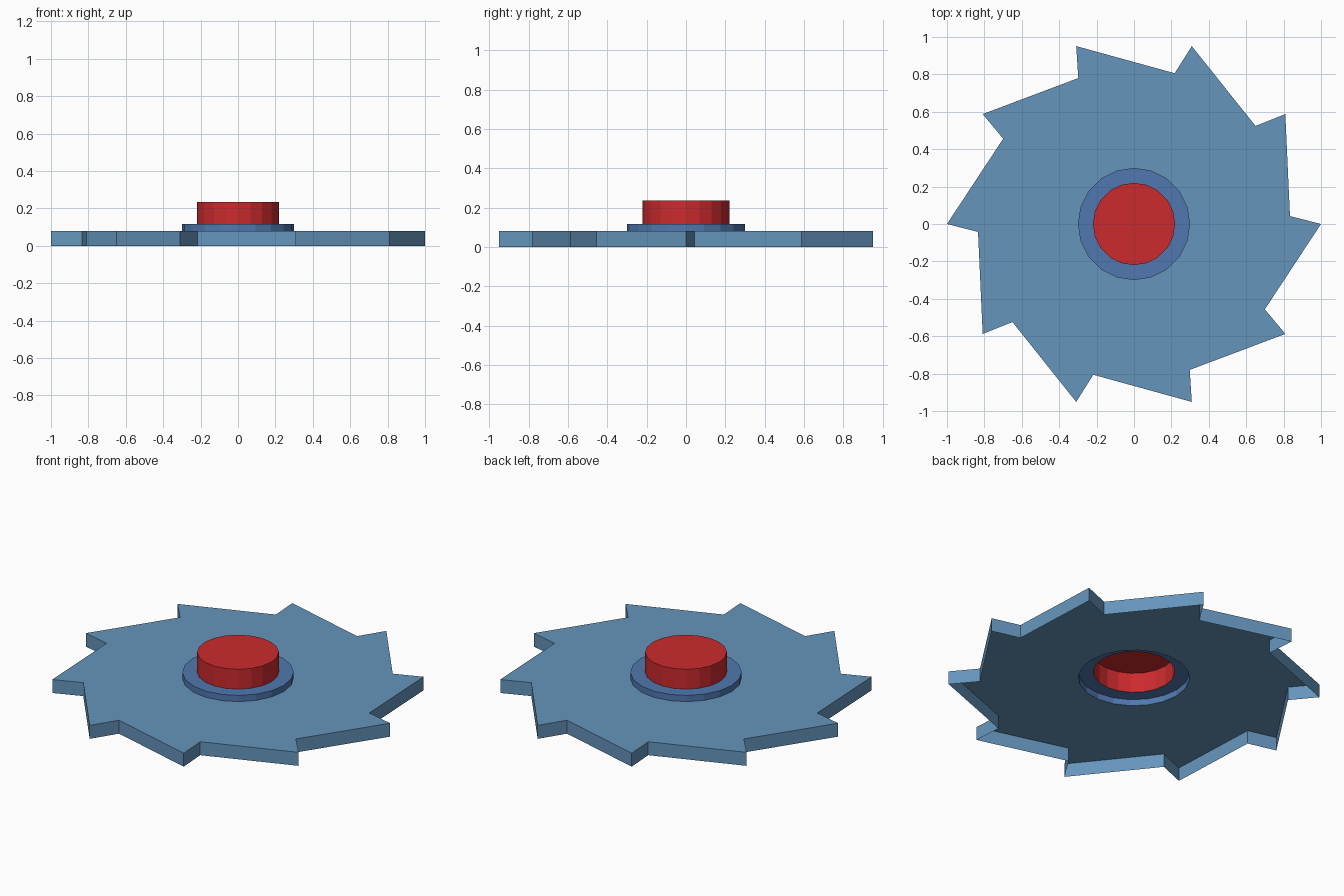
import bpy, bmesh
from math import sin, cos, radians

if "Cube" in bpy.data.objects:
    bpy.data.objects.remove(bpy.data.objects["Cube"])

TEETH = 10
SIDES = TEETH * 2


def polar(r, deg, z):
    return (r * cos(radians(deg)), r * sin(radians(deg)), z)


def circle(r, z):
    return [polar(r, 360 / SIDES * i, z) for i in range(SIDES)]


def saw(z):
    # Each tooth is a sharp tip followed closely by a notch
    pts = []
    for k in range(TEETH):
        a = 360 / TEETH * k
        pts += [polar(1.0, a, z), polar(0.835, a + 2.9, z)]
    return pts


def shell(name, rings, color, cap=False):
    # Open shell: bridge successive rings from bottom outside to top inside
    bm = bmesh.new()
    loops = [[bm.verts.new(p) for p in ring] for ring in rings]
    for lo, hi in zip(loops, loops[1:]):
        for i in range(SIDES):
            j = (i + 1) % SIDES
            bm.faces.new((lo[i], lo[j], hi[j], hi[i]))
    if cap:
        bm.faces.new(loops[-1])
    mesh = bpy.data.meshes.new(name)
    bm.to_mesh(mesh)
    bm.free()
    mat = bpy.data.materials.new(name + "_colour")
    mat.diffuse_color = (*color, 1)
    mat.use_nodes = True
    mat.node_tree.nodes["Principled BSDF"].inputs["Base Color"].default_value = mat.diffuse_color
    mesh.materials.append(mat)
    bpy.context.collection.objects.link(bpy.data.objects.new(name, mesh))


# Toothed blade, open underneath, with a round hole in its top
shell("saw_blade", [saw(0), saw(0.08), circle(0.30, 0.08)], (0.13, 0.30, 0.50))
# Raised collar around the hub
shell("collar", [circle(0.30, 0.08), circle(0.30, 0.117), circle(0.22, 0.117)],
      (0.08, 0.19, 0.43))
# Red hub with a closed top
shell("hub", [circle(0.22, 0.117), circle(0.22, 0.235)], (0.60, 0.023, 0.026), cap=True)
